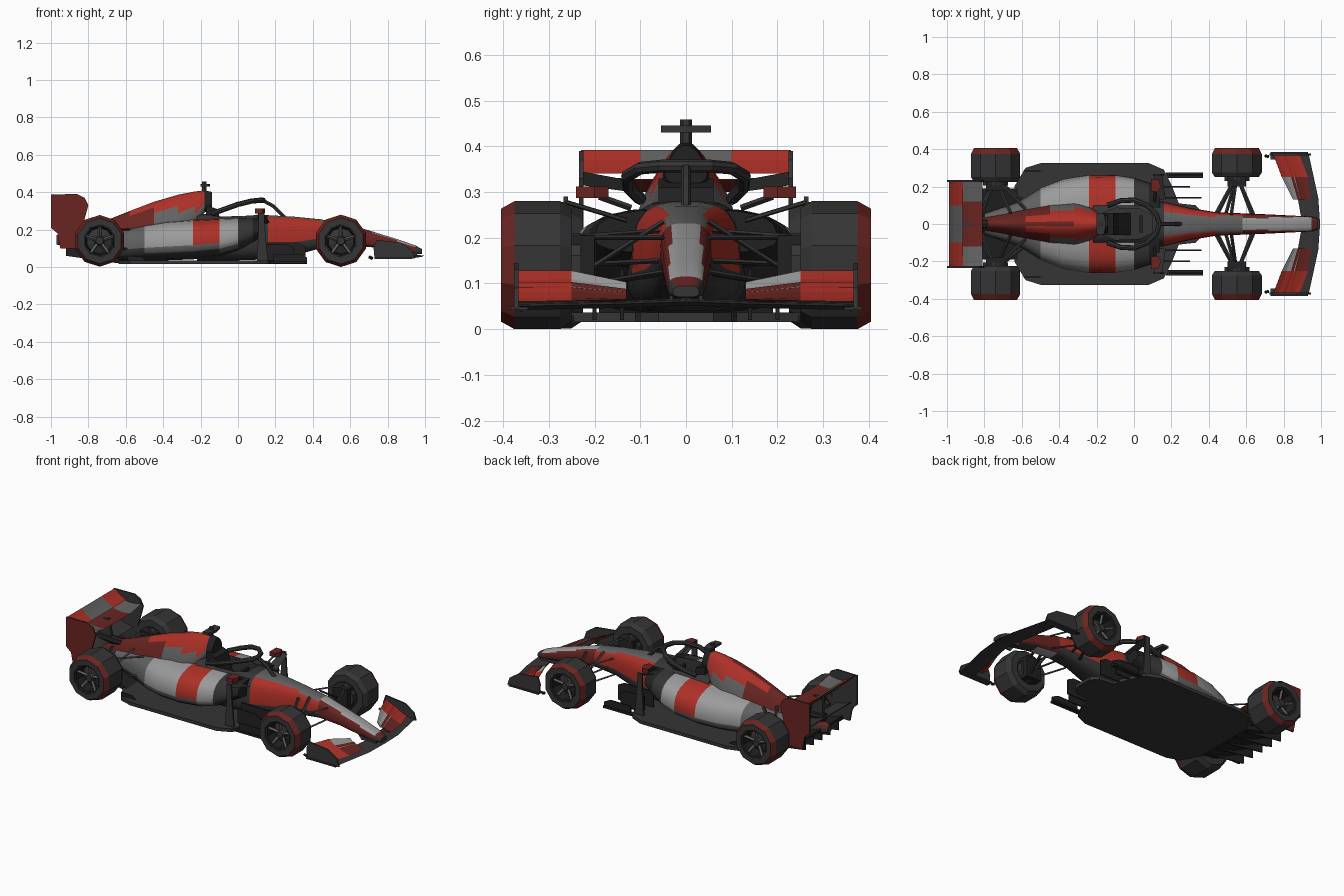
import bpy, bmesh, math
from mathutils import Vector

if "Cube" in bpy.data.objects:
    bpy.data.objects.remove(bpy.data.objects["Cube"])

COLOURS = {"dark": (.035, .035, .037), "black": (.015, .015, .015), "grey": (.12, .12, .12),
           "silver": (.33, .33, .33), "red": (.42, .03, .02), "maroon": (.14, .018, .015)}
MATS = {}
for key, c in COLOURS.items():
    MATS[key] = bpy.data.materials.new(key)
    MATS[key].diffuse_color = (*c, 1)
ORDER = list(COLOURS)


def loft(name, rings, mat="dark", closed=False, smooth=False):
    """Skin a list of rings; mat is a colour name or a function of the face centre."""
    bm = bmesh.new()
    vs = [[bm.verts.new(p) for p in r] for r in rings]
    for a, b in zip(vs, vs[1:] + ([vs[0]] if closed else [])):
        for i in range(len(a)):
            j = (i + 1) % len(a)
            bm.faces.new((a[i], a[j], b[j], b[i]))
    if not closed:
        bm.faces.new(vs[0])
        bm.faces.new(vs[-1])
    bmesh.ops.recalc_face_normals(bm, faces=bm.faces)
    for f in bm.faces:
        f.material_index = ORDER.index(mat(f.calc_center_median()) if callable(mat) else mat)
    me = bpy.data.meshes.new(name)
    bm.to_mesh(me)
    bm.free()
    for key in ORDER:
        me.materials.append(MATS[key])
    ob = bpy.data.objects.new(name, me)
    bpy.context.collection.objects.link(ob)
    if smooth:
        bpy.ops.object.select_all(action="DESELECT")
        ob.select_set(True)
        bpy.context.view_layer.objects.active = ob
        bpy.ops.object.shade_smooth_by_angle(angle=math.radians(40))
    return ob


def body(name, secs, e, taper, mat, n=20):
    """Rounded-box sections (x, half width, bottom, top) along the car."""
    rings = []
    for x, hw, zb, zt in secs:
        ring = []
        for k in range(n):
            a = 2 * math.pi * (k + .5) / n
            c, s = [math.copysign(abs(t) ** (2 / e), t) for t in (math.cos(a), math.sin(a))]
            ring.append((x, hw * c * (1 - taper * (s + 1) / 2), (zb + zt) / 2 + (zt - zb) / 2 * s))
        rings.append(ring)
    return loft(name, rings, mat, smooth=True)


def slab(name, outline, axis, a, b, mat="dark"):
    put = (lambda p, t: (p[0], t, p[1])) if axis == "y" else (lambda p, t: (p[0], p[1], t))
    return loft(name, [[put(p, t) for p in outline] for t in (a, b)], mat)


def box(name, x, y, z, mat="dark"):
    return slab(name, [(x[0], y[0]), (x[1], y[0]), (x[1], y[1]), (x[0], y[1])], "z", z[0], z[1], mat)


def wing(name, secs, mat, th=.012, dip=.01):
    """Aerofoil stations (y, x front, z front, x back, z back)."""
    rings = []
    for y, xa, za, xb, zb in secs:
        at = lambda t, o: (xa + (xb - xa) * t, y, za + (zb - za) * t + o)
        rings.append([at(0, 0), at(.3, th / 2 - dip), at(.65, th / 2 - dip), at(1, .003),
                      at(1, -.002), at(.5, -th / 2 - dip)])
    return loft(name, rings, mat)


def tube(name, pts, r, mat="dark", n=6, flat=1):
    pts = [Vector(p) for p in pts]
    rings = []
    for i, p in enumerate(pts):
        d = (pts[min(i + 1, len(pts) - 1)] - pts[max(i - 1, 0)]).normalized()
        up = Vector((0, 0, 1)) if abs(d.z) < .9 else Vector((1, 0, 0))
        u = d.cross(up).normalized()
        v = u.cross(d)
        rings.append([p + u * r * math.cos(2 * math.pi * k / n) + v * r * flat * math.sin(2 * math.pi * k / n)
                      for k in range(n)])
    return loft(name, rings, mat)


def lathe(name, profile, cx, cz, mat, n=10, closed=True):
    """Spin (radius, y) points around an axle along y."""
    return loft(name, [[(cx + r * math.sin(2 * math.pi * k / n), y, cz - r * math.cos(2 * math.pi * k / n))
                        for k in range(n)] for r, y in profile], mat, closed)


# Nose and survival cell
def nose_paint(p):
    if p.x > .62:
        return "silver" if abs(p.y) < .035 and p.z > .11 and p.x < .95 else "maroon" if p.z > .1 else "dark"
    if p.x > .12 and p.z > .16:
        return "red" if abs(p.y) > .045 else "grey"
    return "dark"


nose = body("nose_and_cockpit", [(.985, .03, .07, .095), (.95, .042, .068, .115), (.85, .047, .08, .15),
            (.72, .054, .105, .19), (.58, .06, .115, .232), (.44, .066, .1, .256), (.3, .09, .06, .27),
            (.16, .125, .04, .278), (0, .14, .035, .285), (-.22, .13, .035, .285)], 3.2, .12, nose_paint)


# Sidepods, undercut at the front and pinched at the tail
def pod_paint(p):
    if p.z < .09 or p.x > -.02:
        return "dark" if p.x < .08 else "black"
    if -.24 < p.x < -.1:
        return "red" if p.z > .15 else "grey"
    return "silver" if p.x > -.48 and p.z > .12 else "grey"


pods = body("sidepods", [(.14, .215, .165, .262), (.08, .235, .13, .266), (0, .262, .085, .265), (-.1, .278, .055, .262),
            (-.24, .28, .04, .255), (-.38, .255, .035, .245), (-.5, .205, .035, .225), (-.62, .125, .035, .2),
            (-.8, .06, .06, .17)], 3, .15, pod_paint)


# Engine cover with airbox
def cover_paint(p):
    if p.x > -.16:
        return "black"
    if p.z > .3 and p.x > -.55:
        return "red" if abs(p.y) > .012 or p.x > -.3 else "maroon"
    return "maroon" if p.x < -.5 and p.z > .16 else "grey" if p.z > .2 else "dark"


body("engine_cover", [(-.14, .06, .315, .402), (-.18, .068, .29, .41), (-.23, .11, .2, .405), (-.32, .15, .13, .388),
     (-.45, .145, .1, .35), (-.58, .115, .08, .3), (-.7, .08, .07, .252), (-.82, .05, .08, .208),
     (-.97, .025, .12, .17)], 2.4, .6, cover_paint)

# Cockpit opening, headrest and steering wheel
hole = slab("cockpit_cutter", [(-.16, -.06), (-.1, -.085), (.03, -.08), (.1, -.045), (.1, .045), (.03, .08),
            (-.1, .085), (-.16, .06)], "z", .13, .5)
hole.hide_render = True
hole.hide_viewport = True
for ob in (nose, pods):
    ob.modifiers.new("opening", "BOOLEAN").object = hole
    ob.modifiers["opening"].operation = "DIFFERENCE"
slab("seat_and_headrest", [(-.17, .13), (-.02, .13), (-.08, .2), (-.11, .31), (-.17, .33)], "y", -.06, .06, "black")
box("steering_wheel", (.03, .045), (-.045, .045), (.21, .255), "black")

# Halo ring with central pillar
half = [(-.14, .1, .285), (-.07, .125, .31), (.0, .128, .335), (.07, .1, .352), (.12, .05, .357)]
tube("halo_ring", half + [(.135, 0, .357)] + [(x, -y, z) for x, y, z in half[::-1]], .014, "dark", 8)
tube("halo_pillar", [(.135, 0, .355), (.19, 0, .325), (.25, 0, .265)], .011)

# Roof camera
tube("camera_post", [(-.18, 0, .39), (-.18, 0, .458)], .013)
slab("camera_bar", [(-.2, -.055), (-.16, -.055), (-.15, 0), (-.16, .055), (-.2, .055)], "z", .43, .445)

# Floor with splitter, diffuser
edge = [(.37, .06), (.33, .1), (.24, .11), (.2, .21), (.16, .29), (.08, .325), (-.5, .325), (-.58, .3), (-.64, .2)]
slab("floor", edge + [(x, -y) for x, y in edge[::-1]], "z", .016, .036, "dark")
slab("diffuser", [(-.62, .016), (-.62, .036), (-.8, .1), (-.93, .14), (-.93, .125), (-.78, .055)], "y", -.19, .19, "black")
for k in range(-2, 3):
    slab("diffuser_strake", [(-.64, .02), (-.92, .06), (-.92, .13), (-.78, .08)], "y", k * .08 - .003, k * .08 + .003, "black")

# Front wing centre plane
wing("front_wing_main", [(-.37, .935, .05, .84, .056), (-.14, .985, .055, .875, .06), (0, .995, .06, .9, .065),
     (.14, .985, .055, .875, .06), (.37, .935, .05, .84, .056)], "dark", .014, .004)

# Rear wing planes, beam wing and pylon
wing("rear_wing_main", [(-.23, -.81, .345, -.93, .335), (-.12, -.81, .325, -.93, .325), (.12, -.81, .325, -.93, .325),
     (.23, -.81, .345, -.93, .335)], lambda p: "maroon" if abs(p.y) < .1 else "grey", .02, .015)
wing("rear_wing_flap", [(y, -.915, .34, -.99, .389) for y in (-.23, -.1, .1, .23)],
     lambda p: "grey" if abs(p.y) < .09 else "red", .012, .008)
wing("beam_wing", [(y, -.86, .19, -.96, .215) for y in (-.22, .22)], "dark", .016, .01)
slab("rear_wing_pylon", [(-.84, .17), (-.93, .15), (-.93, .325), (-.87, .325)], "y", -.009, .009)
tube("exhaust", [(-.78, 0, .2), (-.94, 0, .205)], .025, "black", 8)


def wheel(tag, cx, r, inner, outer, s):
    """Tyre, rim, hub and spokes."""
    cz = .14
    tyre = [(.082, inner), (r * .88, inner), (r, inner + .025), (r, outer - .03), (r * .88, outer), (.088, outer)]
    lathe(tag + "_tyre", [(q, s * y) for q, y in tyre], cx, cz,
          lambda p: "maroon" if outer - .03 < abs(p.y) < outer - .002 else "dark")
    lathe(tag + "_rim", [(q, s * y) for q, y in ((.084, inner + .01), (.092, outer - .004), (.078, outer - .008),
          (.07, inner + .01))], cx, cz, "black")
    lathe(tag + "_hub", [(.07, s * (inner - .02)), (.07, s * (outer - .07)), (.028, s * (outer - .05)),
          (.02, s * (outer - .02))], cx, cz, "dark", 10, False)
    for k in range(5):
        a = 2 * math.pi * k / 5
        tube(tag + "_spoke", [(cx + q * math.sin(a), s * y, cz + q * math.cos(a))
             for q, y in ((.015, outer - .04), (.082, outer - .02))], .009, "grey", 4)


for s in (1, -1):
    wheel("front_wheel", .55, .14, .25, .405, s)
    wheel("rear_wheel", -.74, .138, .225, .405, s)

    # Suspension arms and brake ducts
    for cx, hub, arms in ((.55, .26, [(.64, .05, .2, .2), (.45, .06, .215, .2), (.63, .05, .125, .09), (.44, .06, .12, .09),
                                      (.52, .05, .235, .1), (.49, .05, .15, .14)]),
                          (-.74, .24, [(-.58, .08, .2, .2), (-.82, .04, .18, .2), (-.56, .1, .1, .09), (-.84, .04, .11, .09),
                                       (-.66, .06, .22, .1), (-.82, .04, .13, .13)])):
        for x, y, z, zo in arms:
            tube("suspension_arm", [(x, s * y, z), (cx, s * hub, zo)], .009, "dark", 4, .6)
        box("brake_duct", (cx - .05, cx + .05), (s * (hub - .06), s * (hub + .02)), (.075, .205), "black")

    # Front wing flaps, endplate and nose pylon
    wing("front_wing_flap_lower", [(s * .13, .945, .065, .875, .085), (s * .25, .93, .062, .84, .1),
         (s * .37, .885, .06, .8, .1)], lambda p: "red" if abs(p.y) > .2 else "maroon")
    wing("front_wing_flap_upper", [(s * .13, .89, .08, .85, .1), (s * .25, .86, .092, .79, .125),
         (s * .37, .825, .09, .745, .125)], lambda p: "silver" if abs(p.y) < .26 else "red")
    slab("front_wing_endplate", [(.945, .045), (.93, .09), (.87, .13), (.74, .145), (.725, .1), (.73, .045)],
         "y", s * .366, s * .376, "dark")
    box("front_wing_footplate", (.73, .93), (s * .345, s * .385), (.042, .05))
    slab("nose_pylon", [(.96, .06), (.86, .06), (.82, .11), (.95, .1)], "y", s * .028, s * .036)
    tube("wing_vane", [(.72, s * .36, .045), (.7, s * .365, .055)], .008, "black", 4)

    # Rear wing endplate
    slab("rear_wing_endplate", [(-1, .388), (-.86, .39), (-.82, .37), (-.8, .33), (-.83, .22), (-.86, .1), (-.95, .1),
         (-.965, .18), (-1, .21)], "y", s * .224, s * .234, lambda p: "maroon" if abs(p.y) > .233 else "dark")

    # Bargeboards and sidepod turning vanes
    for y, x0, x1, top in ((.26, .19, .37, .07), (.2, .14, .3, .12), (.14, .12, .36, .13)):
        slab("bargeboard", [(x0, .02), (x1, .02), (x1, top - .02), (x1 - .04, top), (x0, top)],
             "y", s * (y - .004), s * (y + .004), "black")
    box("bargeboard_foot", (.17, .37), (s * .245, s * .275), (.018, .03), "black")
    slab("turning_vane", [(.1, .03), (.16, .03), (.145, .2), (.14, .29), (.11, .29), (.11, .2)],
         "y", s * .258, s * .268)
    wing("sidepod_winglet", [(s * .13, .17, .235, .11, .24), (s * .263, .15, .275, .11, .28)], "dark", .01, 0)

    # Mirrors
    slab("mirror", [(.09, s * .175), (.13, s * .17), (.145, s * .2), (.13, s * .24), (.09, s * .24)],
         "z", .287, .312, lambda p: "maroon" if p.x > .1 else "black")
    tube("mirror_stalk", [(.11, s * .12, .265), (.115, s * .19, .29)], .007, "dark", 4)

    # Floor edge fins ahead of the rear wheels
    slab("floor_fin", [(-.48, .03), (-.59, .03), (-.59, .06), (-.52, .055)], "y", s * .28, s * .286, "black")

for m in bpy.data.materials:
    if m.users and not m.is_grease_pencil:
        m.use_nodes = True
        m.node_tree.nodes["Principled BSDF"].inputs["Base Color"].default_value = m.diffuse_color
